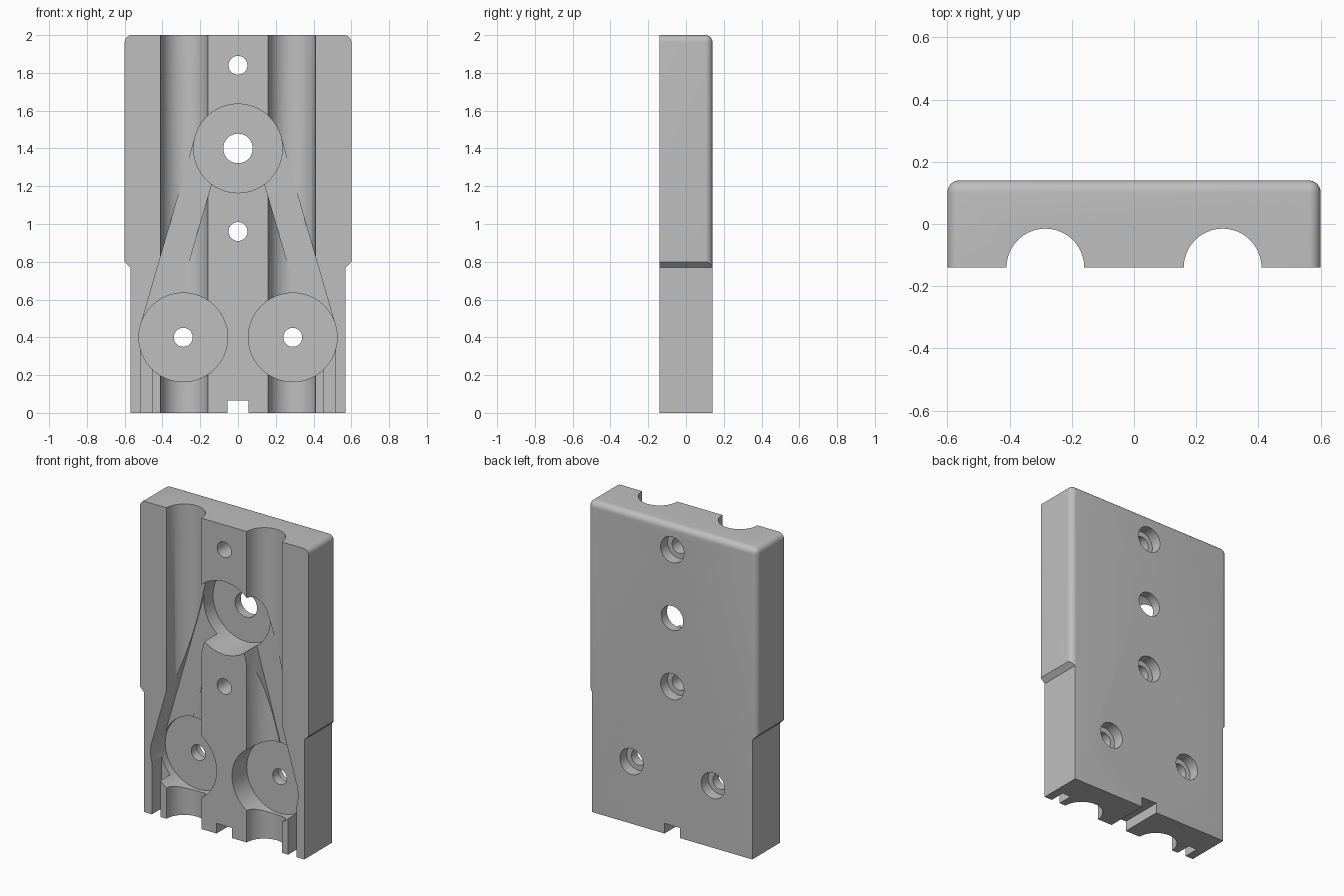
import bpy
import bmesh
import math
from mathutils import Vector, Matrix

if "Cube" in bpy.data.objects:
    bpy.data.objects.remove(bpy.data.objects["Cube"], do_unlink=True)

FRONT, BACK = -0.14, 0.14      # y of the two broad faces
OUT = 0.1                      # how far cutters stick out of the block

grey = bpy.data.materials.new("plain grey")
grey.use_nodes = True
colour = (0.52, 0.52, 0.52, 1)
grey.diffuse_color = colour
grey.node_tree.nodes["Principled BSDF"].inputs["Base Color"].default_value = colour


def make_object(name, bm):
    bmesh.ops.recalc_face_normals(bm, faces=bm.faces[:])
    mesh = bpy.data.meshes.new(name)
    bm.to_mesh(mesh)
    bm.free()
    mesh.materials.append(grey)
    obj = bpy.data.objects.new(name, mesh)
    bpy.context.collection.objects.link(obj)
    return obj


def prism(name, outline, y0, y1):
    """Extrude an x-z outline from y0 to y1."""
    bm = bmesh.new()
    face = bm.faces.new([bm.verts.new((x, y0, z)) for x, z in outline])
    new = bmesh.ops.extrude_face_region(bm, geom=[face])["geom"]
    verts = [v for v in new if isinstance(v, bmesh.types.BMVert)]
    bmesh.ops.translate(bm, vec=(0, y1 - y0, 0), verts=verts)
    return make_object(name, bm)


def rect(x0, x1, z0, z1):
    return [(x0, z0), (x1, z0), (x1, z1), (x0, z1)]


def disc(name, x, z, r, y0, y1, sides=64):
    turns = [2 * math.pi * i / sides for i in range(sides)]
    return prism(name, [(x + r * math.cos(a), z + r * math.sin(a)) for a in turns], y0, y1)


# Block with rounded back, side and top edges
body = prism("mounting_block", rect(-0.6, 0.6, 0, 2), FRONT, BACK)
bm = bmesh.new()
bm.from_mesh(body.data)


def is_rounded(edge):
    a, b = (v.co for v in edge.verts)
    on_back = a.y > 0 and b.y > 0
    on_top = a.z > 1 and b.z > 1
    on_bottom = a.z < 1 and b.z < 1
    return (on_back and not on_bottom) or (on_top and abs(a.x - b.x) < 0.01)


bmesh.ops.bevel(bm, geom=[e for e in bm.edges if is_rounded(e)], offset=0.038,
                segments=8, profile=0.5, affect='EDGES')
bm.to_mesh(body.data)
bm.free()


def cut(cutter):
    cutter.hide_render = True
    mod = body.modifiers.new("cut", 'BOOLEAN')
    mod.operation = 'DIFFERENCE'
    mod.solver = 'EXACT'
    mod.object = cutter
    bpy.context.view_layer.objects.active = body
    bpy.ops.object.modifier_apply(modifier=mod.name)
    bpy.data.objects.remove(cutter, do_unlink=True)


def front_pocket(depth):
    return FRONT - OUT, FRONT + depth


for s in (-1, 1):
    # Narrowed lower sides with a sloping shoulder
    cut(prism("side_step_cutter",
              [(s * 0.57, -0.1), (s * 0.8, -0.1), (s * 0.8, 1.0), (s * 0.6 + s * 0.0, 0.8),
               (s * 0.57, 0.77)], FRONT - OUT, BACK + OUT))

    # Half-round groove along the whole height
    bm = bmesh.new()
    bmesh.ops.create_cone(bm, cap_ends=True, segments=64, radius1=0.125, radius2=0.125,
                          depth=2.4, matrix=Matrix.Translation((s * 0.285, FRONT, 1)))
    cut(make_object("groove_cutter", bm))

    # Slanting channel joining the upper and lower pockets
    top, low = Vector((0, 1.4)), Vector((s * 0.29, 0.4))
    along = (low - top).normalized()
    side = Vector((-along.y * s, along.x * s))
    corners = [top + side * 0.083, top + side * 0.234, low + side * 0.234, low + side * 0.083]
    cut(prism("channel_cutter", [tuple(c) for c in corners], *front_pocket(0.13)))

    # Lower pocket, its screw hole and the slot leading down from it
    cut(disc("lower_pocket_cutter", s * 0.29, 0.4, 0.235, *front_pocket(0.15)))
    cut(prism("slot_cutter", rect(*sorted((s * 0.455, s * 0.515)), -0.1, 0.4),
              *front_pocket(0.1)))

# Deep upper pocket with its large through hole
cut(disc("upper_pocket_cutter", 0, 1.4, 0.235, *front_pocket(0.222)))
cut(disc("large_hole_cutter", 0, 1.4, 0.078, FRONT - OUT, BACK + OUT))

# Screw holes, counterbored from the back
for x, z in ((0, 1.84), (0, 0.96), (-0.29, 0.4), (0.29, 0.4)):
    cut(disc("screw_hole_cutter", x, z, 0.05, FRONT - OUT, BACK + OUT, 48))
    cut(disc("counterbore_cutter", x, z, 0.083, BACK - 0.07, BACK + OUT, 48))

# Notch in the bottom edge
cut(prism("notch_cutter", rect(-0.055, 0.055, -0.1, 0.065), FRONT - OUT, BACK + OUT))

# Smooth the curved walls, keep the edges crisp
bpy.ops.object.select_all(action='DESELECT')
body.select_set(True)
bpy.context.view_layer.objects.active = body
bpy.ops.object.shade_smooth_by_angle(angle=math.radians(30))
